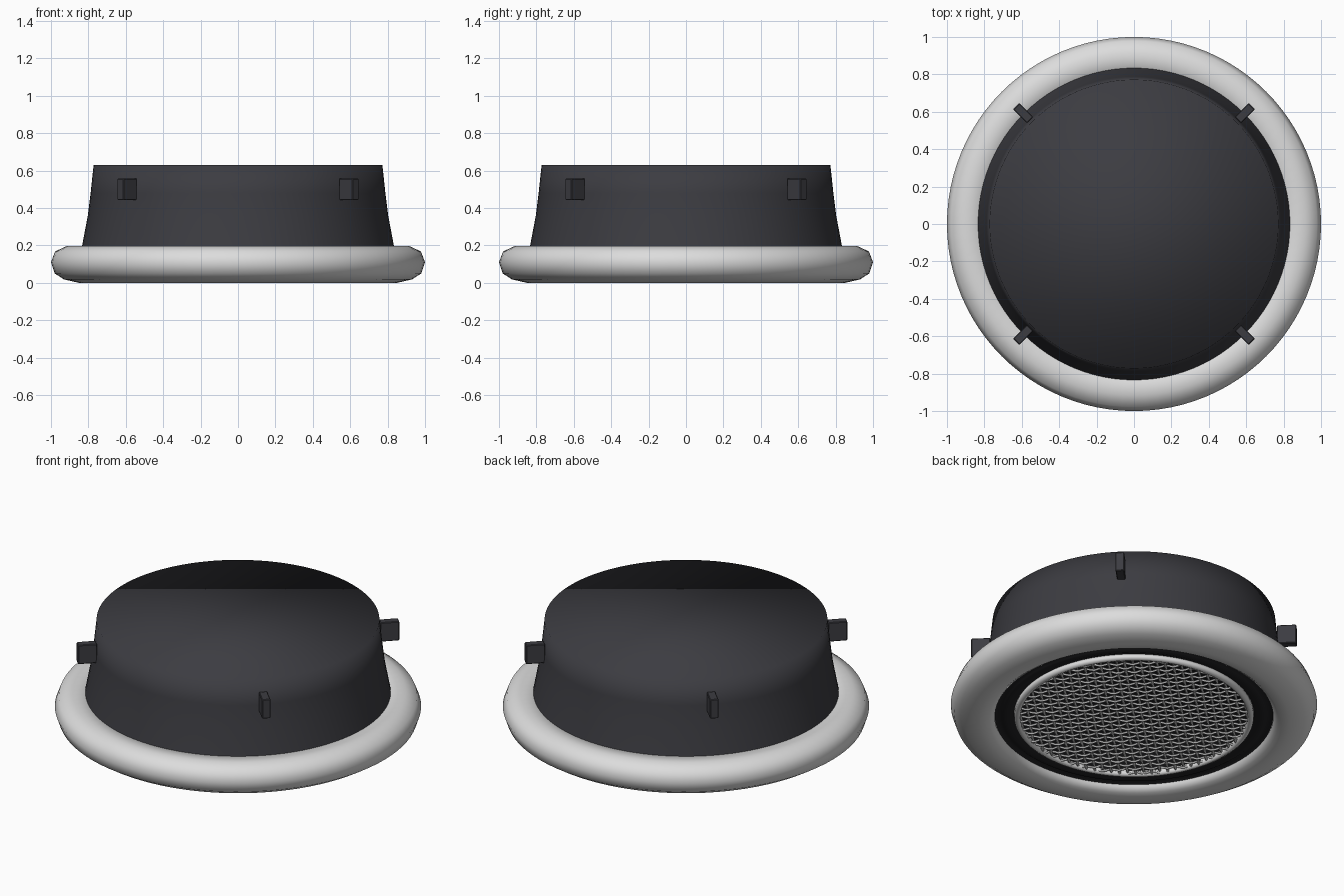
import bpy, bmesh, math
from mathutils import Vector

if "Cube" in bpy.data.objects:
    bpy.data.objects.remove(bpy.data.objects["Cube"])


def material(name, r, g, b):
    m = bpy.data.materials.new(name)
    m.diffuse_color = (r, g, b, 1)
    m.use_nodes = True
    m.node_tree.nodes["Principled BSDF"].inputs["Base Color"].default_value = m.diffuse_color
    return m


LIGHT = material("light grey trim", 0.72, 0.72, 0.72)
DARK = material("charcoal plastic", 0.045, 0.045, 0.053)
BLACK = material("black rubber", 0.015, 0.015, 0.017)
WIRE = material("wire grey", 0.50, 0.50, 0.50)


def add_object(name, bm, mat, smooth=True):
    bmesh.ops.recalc_face_normals(bm, faces=bm.faces)
    me = bpy.data.meshes.new(name)
    bm.to_mesh(me)
    bm.free()
    me.materials.append(mat)
    for p in me.polygons:
        p.use_smooth = smooth
    ob = bpy.data.objects.new(name, me)
    bpy.context.collection.objects.link(ob)
    return ob


def lathe(name, profile, mat, closed=False, cap_last=False, sides=96):
    """Spin an (r, z) profile round the z axis."""
    bm = bmesh.new()
    rings = []
    for r, z in profile:
        rings.append([bm.verts.new((r * math.cos(2 * math.pi * i / sides),
                                    r * math.sin(2 * math.pi * i / sides), z))
                      for i in range(sides)])
    pairs = list(zip(rings, rings[1:]))
    if closed:
        pairs.append((rings[-1], rings[0]))
    for a, b in pairs:
        for i in range(sides):
            j = (i + 1) % sides
            bm.faces.new((a[i], a[j], b[j], b[i]))
    if cap_last:
        bm.faces.new(rings[-1])
    return add_object(name, bm, mat)


# Rounded outer trim ring
lathe("trim_ring", [(0.82, 0.195), (0.915, 0.197), (0.978, 0.168), (1.0, 0.11),
                    (0.98, 0.05), (0.93, 0.018), (0.85, 0.0), (0.79, 0.008),
                    (0.76, 0.03), (0.76, 0.10)], LIGHT, closed=True)

# Rear housing: smooth-shaded tapered can with a flat back
lathe("housing", [(0.835, 0.19), (0.803, 0.36), (0.788, 0.48), (0.772, 0.63)],
      DARK, cap_last=True)

# Rubber surround and the dark baffle behind the grille
lathe("surround", [(0.765, 0.04), (0.74, 0.055), (0.72, 0.042), (0.69, 0.038),
                   (0.66, 0.05), (0.63, 0.055)], BLACK)
lathe("baffle", [(0.64, 0.05), (0.63, 0.065)], BLACK, cap_last=True)

# Grille rim
lathe("grille_rim", [(0.655, 0.05), (0.653, 0.03), (0.638, 0.02), (0.622, 0.026),
                     (0.616, 0.05)], LIGHT, closed=True)


# Woven grille, wires running diagonally to the axes
def wire(bm, path, radius):
    rings = []
    side = Vector((-(path[-1] - path[0]).y, (path[-1] - path[0]).x, 0)).normalized()
    for p in path:
        rings.append([bm.verts.new(p + side * (radius * math.cos(k * math.pi / 2))
                                   + Vector((0, 0, radius * math.sin(k * math.pi / 2))))
                      for k in range(4)])
    for a, b in zip(rings, rings[1:]):
        for k in range(4):
            bm.faces.new((a[k], a[(k + 1) % 4], b[(k + 1) % 4], b[k]))


R, PITCH, N = 0.622, 0.044, 14
U = Vector((1, 1, 0)).normalized()
V = Vector((-1, 1, 0)).normalized()
bm = bmesh.new()
for along, across, phase in ((U, V, 1), (V, U, -1)):
    for i in range(-N, N + 1):
        off = i * PITCH
        half = math.sqrt(max(R * R - off * off, 0))
        steps = max(2, int(4 * half / PITCH))
        path = []
        for s in range(steps + 1):
            t = -half + 2 * half * s / steps
            wave = phase * (-1) ** i * math.cos(math.pi * t / PITCH)
            path.append(along * t + across * off + Vector((0, 0, 0.036 + 0.006 * wave)))
        wire(bm, path, 0.0075)
add_object("grille_mesh", bm, WIRE)

# Four mounting clips on the housing
for k in range(4):
    a = math.pi / 4 + k * math.pi / 2
    bm = bmesh.new()
    bmesh.ops.create_cube(bm, size=1)
    for v in bm.verts:
        v.co = Vector((0.838 + v.co.x * 0.105, v.co.y * 0.047, 0.5 + v.co.z * 0.115))
    bmesh.ops.bevel(bm, geom=bm.edges[:], offset=0.004, segments=1, affect='EDGES')
    ob = add_object("mounting_clip_%d" % (k + 1), bm, DARK, smooth=False)
    ob.rotation_euler = (0, 0, a)
